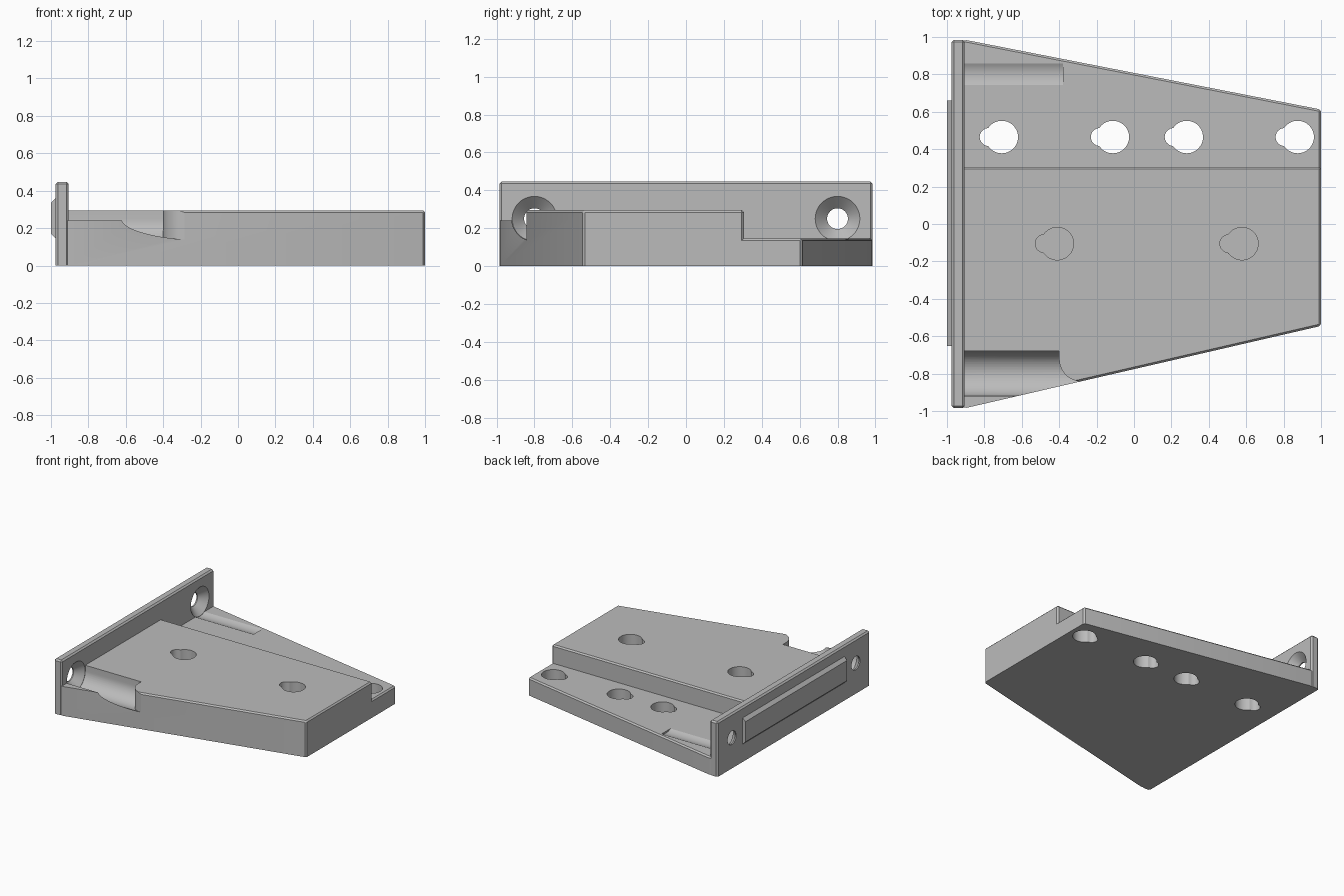
import bpy, bmesh
from math import sin, cos, pi, radians
from mathutils import Vector

if "Cube" in bpy.data.objects:
    bpy.data.objects.remove(bpy.data.objects["Cube"], do_unlink=True)

grey = bpy.data.materials.new("plain grey")
grey.use_nodes = True
grey.diffuse_color = (0.5, 0.5, 0.5, 1)
grey.node_tree.nodes["Principled BSDF"].inputs["Base Color"].default_value = (0.5, 0.5, 0.5, 1)


def arc(cx, cy, r, start, end, n=24):
    angles = [radians(start + (end - start) * i / n) for i in range(n + 1)]
    return [(cx + r * cos(a), cy + r * sin(a)) for a in angles]


def finish(name, bm):
    bmesh.ops.recalc_face_normals(bm, faces=bm.faces)
    mesh = bpy.data.meshes.new(name)
    bm.to_mesh(mesh)
    bm.free()
    mesh.materials.append(grey)
    ob = bpy.data.objects.new(name, mesh)
    bpy.context.collection.objects.link(ob)
    return ob


def prism(name, outline, lo, hi, axis="z", chamfer=0):
    """Extrude an outline along z (xy outline), x (yz outline) or y (xz outline)."""
    place = {"z": lambda p: (p[0], p[1], lo), "x": lambda p: (lo, p[0], p[1]),
             "y": lambda p: (p[0], lo, p[1])}[axis]
    bm = bmesh.new()
    face = bm.faces.new([bm.verts.new(place(p)) for p in outline])
    top = bmesh.ops.extrude_face_region(bm, geom=[face])["geom"]
    step = Vector([hi - lo if a == axis else 0 for a in "xyz"])
    bmesh.ops.translate(bm, vec=step, verts=[v for v in top if isinstance(v, bmesh.types.BMVert)])
    if chamfer:
        # keep the underside edges sharp
        edges = [e for e in bm.edges if max(v.co.z for v in e.verts) > 0.001]
        bmesh.ops.bevel(bm, geom=edges, offset=chamfer, segments=1, affect="EDGES")
    return finish(name, bm)


def cone_x(name, y, z, x0, x1, r0, r1):
    """Round cutter running along x."""
    bm = bmesh.new()
    rings = [[bm.verts.new((x, *p)) for p in arc(y, z, r, 0, 360, 48)[:-1]]
             for x, r in ((x0, r0), (x1, r1))]
    for ring in rings:
        bm.faces.new(ring)
    bmesh.ops.bridge_loops(bm, edges=[e for e in bm.edges])
    return finish(name, bm)


def combine(target, other, operation):
    mod = target.modifiers.new("combine", "BOOLEAN")
    mod.operation = operation
    mod.solver = "EXACT"
    mod.object = other
    bpy.context.view_layer.objects.active = target
    bpy.ops.object.modifier_apply(modifier=mod.name)
    bpy.data.objects.remove(other, do_unlink=True)


INNER = -0.905          # inner face of the upright flange
SCREW_Y, SCREW_Z, HEAD_R = 0.80, 0.25, 0.12
STEP_Y = 0.305


def edge_y(x, far, near):
    """y of a tapering side at x."""
    return near + (far - near) * (x - INNER) / (1 - INNER)


# tapered body: thick front part and thin rear shelf
body = prism("bracket_body", [(-0.94, -0.97), (INNER, -0.985), (1, -0.545), (1, STEP_Y),
                              (-0.94, STEP_Y)], 0, 0.295, chamfer=0.011)
shelf = prism("rear_shelf", [(-0.94, 0.2), (1, 0.2), (1, 0.612), (INNER, 0.985),
                             (-0.94, 0.97)], 0, 0.145, chamfer=0.011)
combine(body, shelf, "UNION")

# screwdriver clearance at the front, ending at a rounded corner
channel = [(-1.1, 0.24)] + arc(-SCREW_Y, SCREW_Z, HEAD_R, 185, 360) + [(-0.68, 0.5), (-1.1, 0.5)]
clearance = prism("front_clearance", channel, INNER - 0.02, -0.28, "x")
corner = prism("corner", arc(-0.28, -0.722, 0.12, 270, 180) + [(-0.4, -0.5), (-0.2, -0.5),
                                                             (-0.2, -0.842)], -0.1, 0.6)
combine(clearance, corner, "DIFFERENCE")
combine(body, clearance, "DIFFERENCE")

# shallow trough in the shelf
combine(body, cone_x("trough", SCREW_Y, SCREW_Z, INNER - 0.02, -0.38, HEAD_R, HEAD_R), "DIFFERENCE")

# keyhole openings: through the shelf, blind in the thick part
keyholes = [(x, 0.465, -0.1) for x in (-0.707, -0.113, 0.282, 0.875)]
keyholes += [(x, -0.105, 0.1) for x in (-0.41, 0.577)]
for x, y, floor in keyholes:
    outline = arc(x, y, 0.087, -145, 145, 36) + arc(x - 0.07, y, 0.048, 100, 260, 12)
    combine(body, prism("keyhole", outline, floor, 0.6), "DIFFERENCE")

# upright flange with two countersunk screw holes
flange = prism("flange", [(-0.975, -0.985), (INNER, -0.985), (INNER, 0.985), (-0.975, 0.985)],
               0, 0.447, chamfer=0.012)
combine(body, flange, "UNION")
for side in (-1, 1):
    y = side * SCREW_Y
    combine(body, cone_x("countersink", y, SCREW_Z, -0.965, INNER + 0.002, 0.055, HEAD_R), "DIFFERENCE")
    combine(body, cone_x("screw_hole", y, SCREW_Z, -1.1, -0.94, 0.055, 0.055), "DIFFERENCE")

# raised locating rib on the outer face
rib = prism("rib", [(-0.96, 0.135), (-0.975, 0.145), (-1, 0.17), (-1, 0.335), (-0.975, 0.36),
                    (-0.96, 0.36)], -0.653, 0.66, "y")
combine(body, rib, "UNION")

body.select_set(True)
bpy.context.view_layer.objects.active = body
bpy.ops.object.shade_smooth_by_angle(angle=radians(25))
